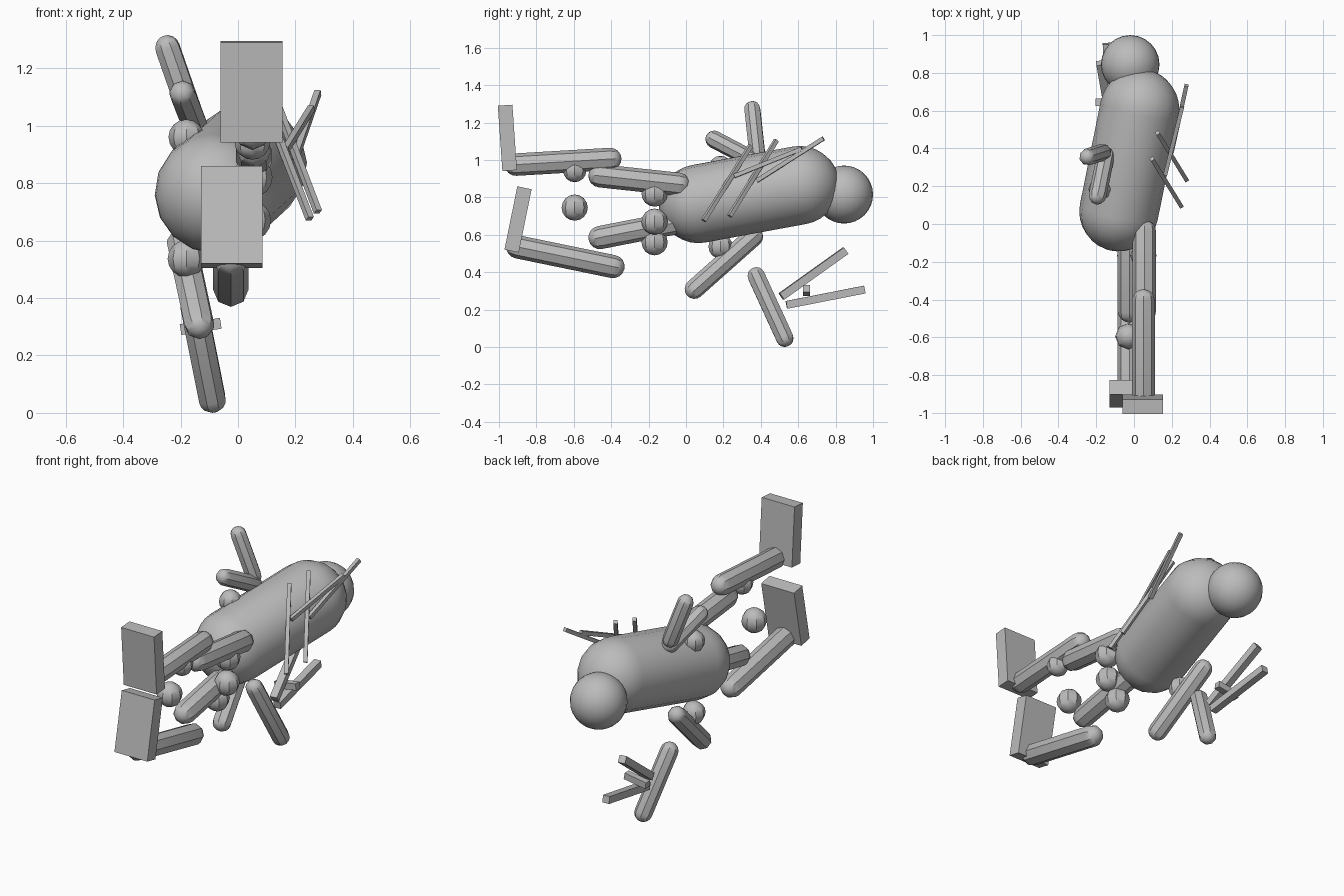
import bpy
import bmesh
import math
from mathutils import Vector, Matrix

if "Cube" in bpy.data.objects:
    bpy.data.objects.remove(bpy.data.objects["Cube"], do_unlink=True)

grey = bpy.data.materials.new("plain_grey")
grey.use_nodes = True
COLOUR = (0.5, 0.5, 0.5, 1)
grey.diffuse_color = COLOUR
grey.node_tree.nodes["Principled BSDF"].inputs["Base Color"].default_value = COLOUR


def finish(name, bm, matrix, smooth=None):
    """Turn a bmesh into an object with the shared material."""
    bmesh.ops.transform(bm, matrix=matrix, verts=bm.verts)
    bmesh.ops.recalc_face_normals(bm, faces=bm.faces)
    mesh = bpy.data.meshes.new(name)
    bm.to_mesh(mesh)
    bm.free()
    mesh.materials.append(grey)
    obj = bpy.data.objects.new(name, mesh)
    bpy.context.collection.objects.link(obj)
    if smooth:
        bpy.ops.object.select_all(action="DESELECT")
        obj.select_set(True)
        bpy.context.view_layer.objects.active = obj
        bpy.ops.object.shade_smooth_by_angle(angle=math.radians(smooth))
    return obj


def along(a, b):
    """Matrix at the midpoint of a-b with local z along it, plus the length."""
    a, b = Vector(a), Vector(b)
    d = b - a
    return Matrix.Translation((a + b) / 2) @ d.to_track_quat("Z", "Y").to_matrix().to_4x4(), d.length


def ball(name, centre, radius, sides, rings):
    bm = bmesh.new()
    bmesh.ops.create_uvsphere(bm, u_segments=sides, v_segments=rings, radius=radius)
    finish(name, bm, Matrix.Translation(centre), 35)


def capsule(name, a, b, radius, sides=8, rings=8):
    """Sphere pulled apart into a capsule; a and b are the cap centres."""
    matrix, length = along(a, b)
    bm = bmesh.new()
    bmesh.ops.create_uvsphere(bm, u_segments=sides, v_segments=rings, radius=radius)
    equator = [e for e in bm.edges if all(abs(v.co.z) < 1e-5 for v in e.verts)]
    bmesh.ops.split_edges(bm, edges=equator)
    for face in bm.faces:
        face.tag = face.calc_center_median().z > 0
    for v in bm.verts:
        v.co.z += length / 2 if v.link_faces[0].tag else -length / 2
    rims = [e for e in bm.edges if e.is_boundary]
    bmesh.ops.bridge_loops(bm, edges=rims)
    finish(name, bm, matrix, 35)


def bar(name, a, b, width):
    matrix, length = along(a, b)
    bm = bmesh.new()
    bmesh.ops.create_cube(bm, size=1)
    finish(name, bm, matrix @ Matrix.Diagonal((width, width, length, 1)))


def slab(name, centre, size, tilt):
    bm = bmesh.new()
    bmesh.ops.create_cube(bm, size=1)
    turn = Matrix.Rotation(math.radians(tilt), 4, "X")
    finish(name, bm, Matrix.Translation(centre) @ turn @ Matrix.Diagonal((*size, 1)))


# Body and head
capsule("torso", (-0.08, 0.065, 0.765), (0.03, 0.61, 0.865), 0.21, 16, 16)
ball("head", (-0.02, 0.845, 0.815), 0.155, 24, 16)

# Legs
capsule("upper_thigh", (0.055, -0.46, 0.915), (0.055, -0.04, 0.87), 0.062)
capsule("upper_shin", (0.05, -0.405, 1.005), (0.05, -0.91, 0.975), 0.06)
slab("upper_foot", (0.047, -0.955, 1.118), (0.215, 0.078, 0.35), 4)
capsule("lower_thigh", (-0.025, -0.46, 0.585), (-0.025, -0.05, 0.665), 0.062)
capsule("lower_shin", (-0.025, -0.39, 0.43), (-0.025, -0.9, 0.535), 0.062)
slab("lower_foot", (-0.022, -0.898, 0.682), (0.215, 0.078, 0.345), -11.5)

# Arms
capsule("upper_arm", (-0.193, 0.15, 1.11), (-0.15, 0.36, 1.0), 0.047)
capsule("upper_forearm", (-0.245, 0.355, 1.27), (-0.165, 0.38, 1.04), 0.045)
capsule("lower_arm", (-0.135, 0.045, 0.31), (-0.195, 0.36, 0.59), 0.053)
capsule("lower_forearm", (-0.155, 0.377, 0.377), (-0.09, 0.527, 0.05), 0.05)

# Joints
JOINTS = {
    "upper_knee": ((0.05, -0.595, 0.943), 0.062),
    "lower_knee": ((-0.03, -0.595, 0.745), 0.07),
    "upper_hip": ((0.05, -0.168, 0.82), 0.07),
    "middle_hip": ((0.045, -0.168, 0.67), 0.07),
    "lower_hip": ((-0.02, -0.168, 0.56), 0.07),
    "upper_shoulder": ((-0.18, 0.185, 0.96), 0.062),
    "lower_shoulder": ((-0.18, 0.185, 0.537), 0.065),
}
for name, (centre, radius) in JOINTS.items():
    ball(name, centre, radius, 8, 8)

# Loose fingers below the body
bar("upper_finger", (-0.12, 0.51, 0.27), (-0.18, 0.853, 0.515), 0.042)
bar("lower_finger", (-0.12, 0.537, 0.225), (-0.145, 0.955, 0.307), 0.042)
bar("cross_finger", (-0.2, 0.645, 0.29), (-0.06, 0.645, 0.312), 0.038)

# Thin rods along the side
RODS = [
    ((0.25, 0.094, 0.676), (0.095, 0.345, 1.075)),
    ((0.278, 0.233, 0.7), (0.124, 0.483, 1.105)),
    ((0.2, 0.38, 0.89), (0.278, 0.735, 1.115)),
    ((0.165, 0.26, 0.915), (0.255, 0.62, 1.06)),
]
for i, (a, b) in enumerate(RODS):
    bar(f"rod_{i + 1}", a, b, 0.022)
